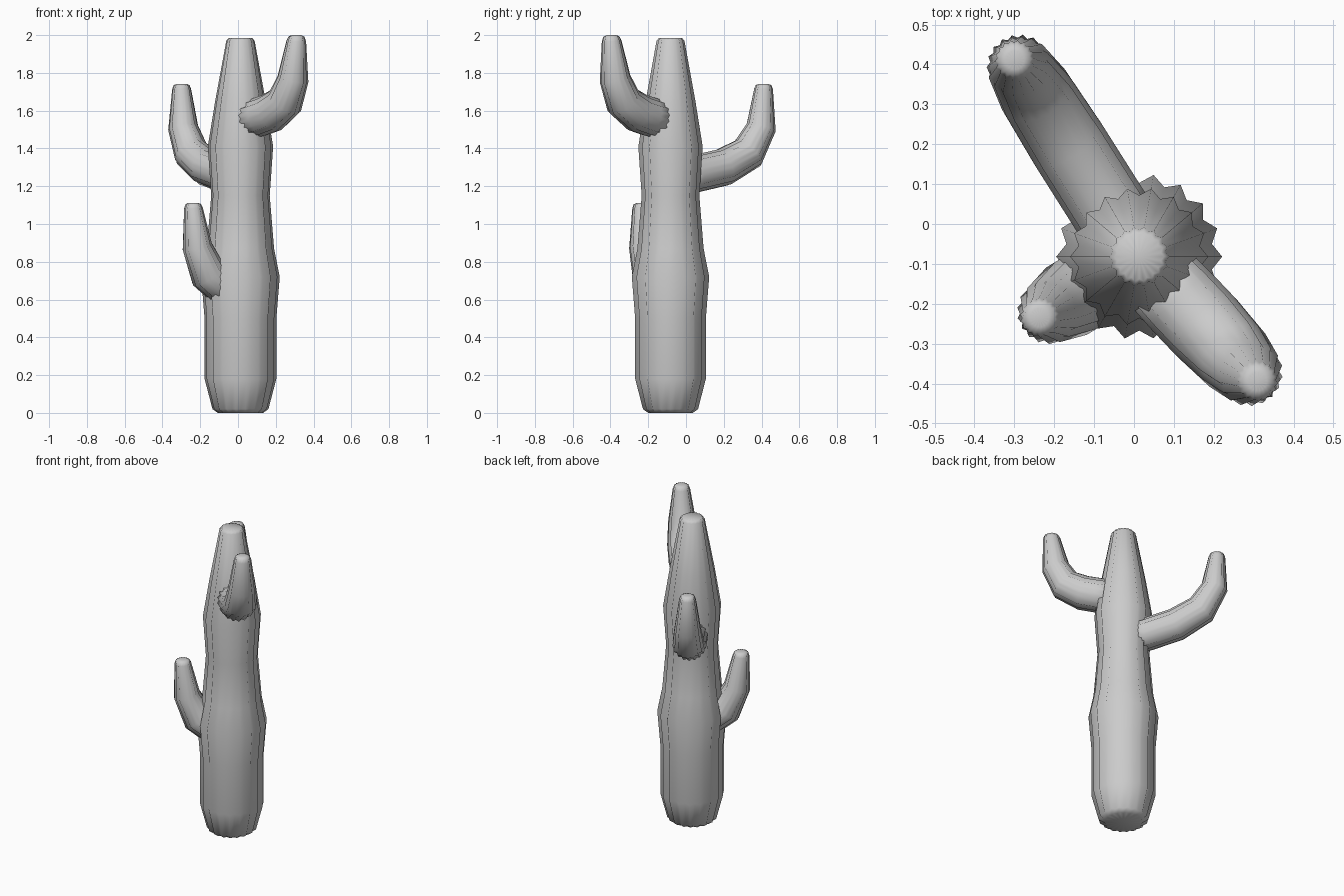
import bpy, bmesh, math
from mathutils import Vector

if "Cube" in bpy.data.objects:
    bpy.data.objects.remove(bpy.data.objects["Cube"])

RIBS = 18
AXIS = Vector((0.013, -0.082, 0))


def ribbed_tube(name, azimuth, profile, groove=0.89):
    """Ribbed tube bending in one vertical plane; profile = (distance, height, ridge radius)."""
    out = Vector((math.cos(azimuth), math.sin(azimuth), 0))
    up = Vector((0, 0, 1))
    side = up.cross(out)
    centres = [AXIS + out * d + up * z for d, z, r in profile]
    bm = bmesh.new()
    rings = []
    last = len(profile) - 1
    for i, (c, (d, z, r)) in enumerate(zip(centres, profile)):
        a = (c - centres[max(i - 1, 0)]).normalized()
        b = (centres[min(i + 1, last)] - c).normalized()
        tangent = (a + b).normalized()
        normal = side.cross(tangent)
        ring = []
        for k in range(RIBS * 2):
            t = math.pi * k / RIBS
            rad = r * (groove if k % 2 else 1)
            ring.append(bm.verts.new(c + normal * (rad * math.cos(t)) + side * (rad * math.sin(t))))
        rings.append(ring)
    n = RIBS * 2
    for lo, hi in zip(rings, rings[1:]):
        for k in range(n):
            bm.faces.new((lo[k], lo[(k + 1) % n], hi[(k + 1) % n], hi[k]))
    # Fan caps at both ends
    for ring, c in ((rings[0], centres[0]), (rings[-1], centres[-1])):
        mid = bm.verts.new(c)
        for k in range(n):
            bm.faces.new((ring[k], ring[(k + 1) % n], mid))
    bmesh.ops.recalc_face_normals(bm, faces=bm.faces)
    for f in bm.faces:
        f.smooth = True
    mesh = bpy.data.meshes.new(name)
    bm.to_mesh(mesh)
    bm.free()
    obj = bpy.data.objects.new(name, mesh)
    bpy.context.collection.objects.link(obj)
    return obj


# Main stem
ribbed_tube("trunk", 0, [
    (0, 0.0, 0.12), (0, 0.02, 0.148), (0, 0.18, 0.19), (0, 0.5, 0.19), (0, 0.72, 0.208),
    (0, 0.87, 0.178), (0, 1.15, 0.155), (0, 1.41, 0.173), (0, 1.65, 0.134),
    (0, 1.97, 0.075), (0, 1.985, 0.062)])

# Upturned arms, each starting inside the trunk
ribbed_tube("back_arm", math.atan2(0.495, -0.313), [
    (0.04, 1.26, 0.10), (0.15, 1.265, 0.10), (0.33, 1.30, 0.10), (0.485, 1.375, 0.095),
    (0.568, 1.51, 0.08), (0.583, 1.715, 0.05), (0.583, 1.735, 0.042), (0.583, 1.742, 0.025)])
ribbed_tube("front_right_arm", math.atan2(-0.316, 0.30), [
    (0.03, 1.545, 0.10), (0.16, 1.57, 0.105), (0.24, 1.59, 0.105), (0.345, 1.65, 0.098),
    (0.405, 1.77, 0.083), (0.43, 1.97, 0.052), (0.431, 1.992, 0.043), (0.431, 2.0, 0.025)])
ribbed_tube("front_left_arm", math.atan2(-0.153, -0.25), [
    (0.02, 0.66, 0.10), (0.14, 0.69, 0.10), (0.20, 0.735, 0.10),
    (0.268, 0.88, 0.08), (0.292, 1.085, 0.05), (0.293, 1.105, 0.042), (0.293, 1.112, 0.025)])
